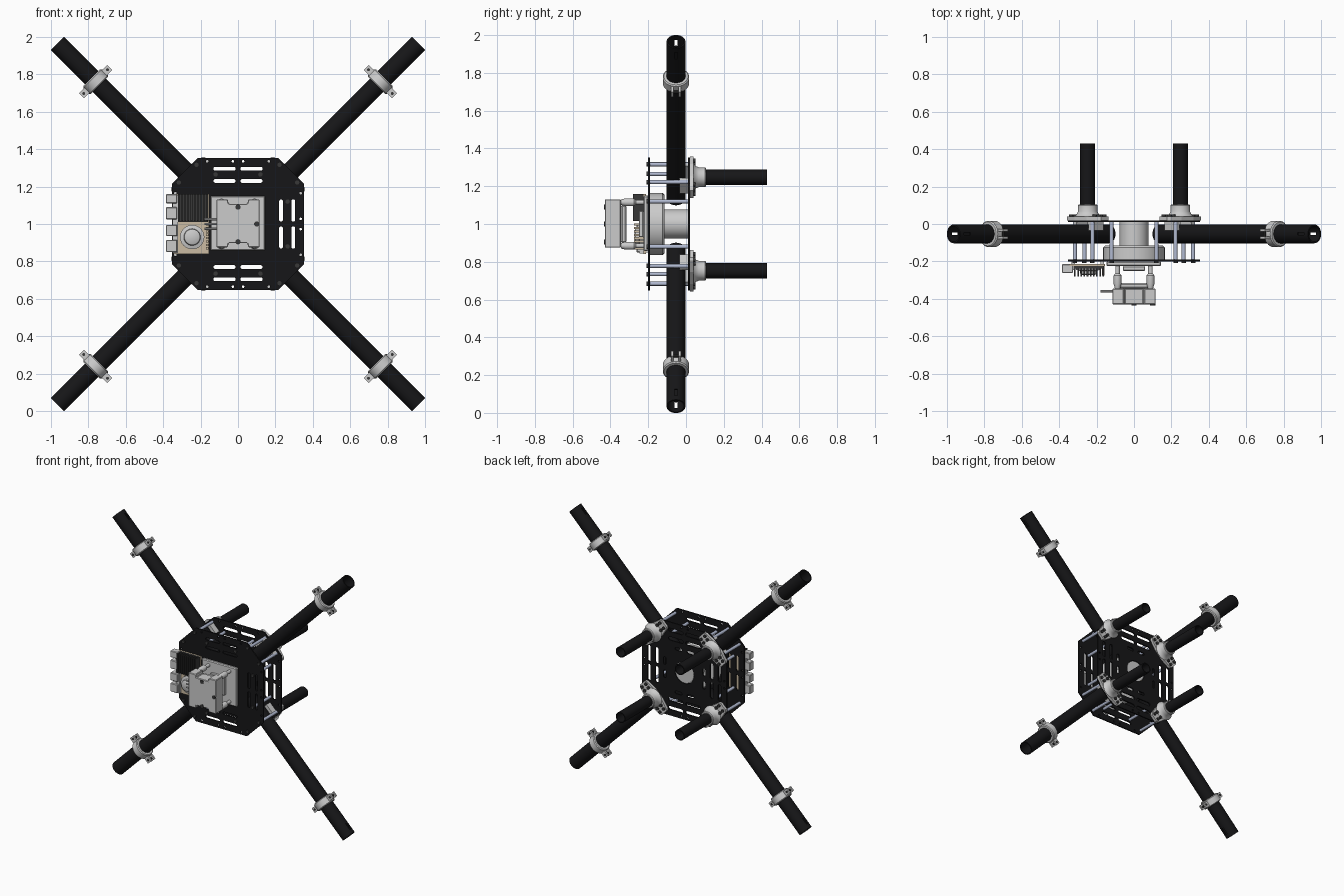
import bpy, bmesh
from math import pi, cos, sin, radians
from mathutils import Matrix, Vector

if "Cube" in bpy.data.objects:
    bpy.data.objects.remove(bpy.data.objects["Cube"])


def material(name, r, g, b):
    m = bpy.data.materials.new(name)
    m.diffuse_color = (r, g, b, 1)
    m.use_nodes = True
    m.node_tree.nodes["Principled BSDF"].inputs["Base Color"].default_value = m.diffuse_color
    return m


BLACK = material("carbon_black", 0.008, 0.008, 0.009)
DARK = material("dark_grey", 0.04, 0.04, 0.04)
STEEL = material("blue_steel", 0.45, 0.5, 0.65)
TAN = material("tan", 0.6, 0.5, 0.36)
CORNERS = [Matrix.Translation((0, 0, 1)) @ Matrix.Rotation(-radians(a), 4, 'Y') for a in (45, 135, 225, 315)]
ONE = [Matrix.Identity(4)]


def add(name, mesh, mat=None, places=ONE):
    """Place one shared mesh at every given matrix."""
    if mat:
        mesh.materials.append(mat)
    obs = []
    for i, m in enumerate(places):
        ob = bpy.data.objects.new(name if len(places) == 1 else f"{name}_{i + 1}", mesh)
        ob.matrix_world = m
        bpy.context.collection.objects.link(ob)
        obs.append(ob)
    return obs


def finish(bm, smooth=False):
    bmesh.ops.recalc_face_normals(bm, faces=bm.faces)
    me = bpy.data.meshes.new("part")
    bm.to_mesh(me)
    bm.free()
    if smooth:
        me.polygons.foreach_set("use_smooth", [True] * len(me.polygons))
        me.set_sharp_from_angle(angle=radians(35))
    return me


def boxes(name, spans, mat=None, places=ONE, bevel=0):
    """Boxes from (x0, x1, y0, y1, z0, z1) spans, joined in one object."""
    bm = bmesh.new()
    for x0, x1, y0, y1, z0, z1 in spans:
        m = Matrix.Translation(((x0 + x1) / 2, (y0 + y1) / 2, (z0 + z1) / 2)) @ Matrix.Diagonal(
            (x1 - x0, y1 - y0, z1 - z0, 1))
        bmesh.ops.create_cube(bm, size=1, matrix=m)
    if bevel:
        bmesh.ops.bevel(bm, geom=bm.edges[:], offset=bevel, segments=1, affect='EDGES')
    return add(name, finish(bm), mat, places)


def lathe(name, profile, centres, axis='Y', mat=None, places=ONE, n=32, hollow=False):
    """Turn (radius, height) points about an axis through each centre."""
    bm = bmesh.new()
    for c in centres:
        rings = []
        for r, h in profile:
            ring = []
            for k in range(n):
                u, v = r * cos(2 * pi * k / n), r * sin(2 * pi * k / n)
                off = {'X': (h, u, v), 'Y': (u, h, v), 'Z': (u, v, h)}[axis]
                ring.append(bm.verts.new(Vector(c) + Vector(off)))
            rings.append(ring)
        pairs = list(zip(rings, rings[1:]))
        if hollow:
            pairs.append((rings[-1], rings[0]))
        else:
            bm.faces.new(rings[0])
            bm.faces.new(rings[-1])
        for a, b in pairs:
            for k in range(n):
                bm.faces.new((a[k], a[k - 1], b[k - 1], b[k]))
    return add(name, finish(bm, True), mat, places)


def prism(name, pts, y0, y1, mat=None, places=ONE, bevel=0):
    """Extrude an (x, z) outline from y0 to y1."""
    bm = bmesh.new()
    f = bm.faces.new([bm.verts.new((x, y0, z)) for x, z in pts])
    new = bmesh.ops.extrude_face_region(bm, geom=[f])["geom"]
    bmesh.ops.translate(bm, vec=(0, y1 - y0, 0), verts=[v for v in new if isinstance(v, bmesh.types.BMVert)])
    if bevel:
        bmesh.ops.bevel(bm, geom=bm.edges[:], offset=bevel, segments=1, affect='EDGES')
    return add(name, finish(bm), mat, places)


def baked(ob):
    return bpy.data.meshes.new_from_object(ob.evaluated_get(bpy.context.evaluated_depsgraph_get()))


def slot(cx, cz, length, w, turn=0, n=6):
    """Rounded slot outline, turned about the plate centre."""
    pts = []
    for side in (1, -1):
        for k in range(n + 1):
            t = -pi / 2 + pi * k / n
            pts.append((cx + side * (length / 2 - w / 2 + w / 2 * cos(t)), cz + side * w / 2 * sin(t)))
    return [(x * cos(turn) - z * sin(turn), x * sin(turn) + z * cos(turn)) for x, z in pts]


def plate(name, y, holes):
    """Octagonal sheet with cut-outs, made as a filled curve."""
    s, c = 0.353, 0.214
    outline = [(s, -c), (s, c), (c, s), (-c, s), (-s, c), (-s, -c), (-c, -s), (c, -s)]
    cu = bpy.data.curves.new(name, 'CURVE')
    cu.dimensions, cu.fill_mode, cu.extrude = '2D', 'BOTH', 0.005
    for pts in [outline] + holes:
        sp = cu.splines.new('POLY')
        sp.points.add(len(pts) - 1)
        for p, (a, b) in zip(sp.points, pts):
            p.co = (a, b, 0, 1)
        sp.use_cyclic_u = True
    tmp = bpy.data.objects.new("tmp", cu)
    bpy.context.collection.objects.link(tmp)
    bpy.context.view_layer.update()
    me = baked(tmp)
    bpy.data.objects.remove(tmp)
    add(name, me, BLACK, [Matrix.Translation((0, y, 1)) @ Matrix.Rotation(pi / 2, 4, 'X')])


# Body plates with slots repeated on four sides
front_holes, back_holes = [], []
for q in range(4):
    t = q * pi / 2
    for sx in (1, -1):
        for z in (0.295, 0.23):
            front_holes.append(slot(sx * 0.072, z, 0.12, 0.02, t))
            back_holes.append(slot(sx * 0.072, z, 0.125, 0.026, t))
        for holes in (front_holes, back_holes):
            holes.append(slot(sx * 0.027, 0.335, 0.0141, 0.014, t))
            holes.append(slot(sx * 0.165, 0.335, 0.0141, 0.014, t))
        back_holes.append(slot(sx * 0.05, 0.165, 0.06, 0.022, t))
back_holes.append(slot(0, 0, 0.1601, 0.16, 0, 16))
plate("front_plate", -0.195, front_holes)
plate("back_plate", 0.015, back_holes)

# Standoffs between the plates, with screw heads
posts = [(sx * a, 0, 1 + sz * b) for sx in (1, -1) for sz in (1, -1)
         for a, b in ((0.316, 0.222), (0.222, 0.316), (0.265, 0.12), (0.12, 0.265))]
lathe("standoffs", [(0.011, -0.19), (0.011, 0.01)], posts, mat=STEEL, n=12)
lathe("standoff_screws", [(0.012, -0.208), (0.012, -0.2)], posts, mat=DARK, n=12)

# Central drum and housing behind the front plate
lathe("central_drum", [(0.077, -0.19), (0.077, 0.017)], [(0, 0, 1)], n=40)
lathe("drum_housing", [(0.165, -0.19), (0.165, -0.125), (0.155, -0.115)], [(0, 0, 1)], n=40)

# Four hollow arms, each slotted near the tip
arms = lathe("arm", [(0.05, 0.19), (0.05, 1.365), (0.042, 1.365), (0.042, 0.19)], [(0, -0.053, 0)],
             'X', BLACK, CORNERS, n=40, hollow=True)
cutter = boxes("slot_cutter", [(1.285, 1.335, -0.06, -0.046, -0.1, 0.1)], None, CORNERS[:1])[0]
cutter.hide_render = True
mod = arms[0].modifiers.new("slot", 'BOOLEAN')
mod.operation, mod.object, mod.solver = 'DIFFERENCE', cutter, 'EXACT'
bpy.context.view_layer.update()
cut_mesh = baked(arms[0])
arms[0].modifiers.clear()
for a in arms:
    a.data = cut_mesh
bpy.data.objects.remove(cutter)

# Split ring clamps on the arms, with bolted ears
lathe("arm_ring", [(0.064, 1.048), (0.07, 1.054), (0.07, 1.1), (0.064, 1.106), (0.05, 1.106), (0.05, 1.048)],
      [(0, -0.053, 0)], 'X', None, CORNERS, n=32, hollow=True)
ears = [(1.058, 1.096, y - 0.006, y + 0.006, min(s * 0.06, s * 0.107), max(s * 0.06, s * 0.107))
        for s in (1, -1) for y in (-0.073, -0.033)]
boxes("ring_ears", ears, None, CORNERS)
lathe("ring_bolts", [(0.008, -0.03), (0.008, 0.03)], [(1.077, -0.053, s * 0.09) for s in (1, -1)],
      mat=DARK, places=CORNERS, n=10)

# Inner arm saddles against the back plate
boxes("arm_saddle", [(0.3, 0.39, -0.035, 0.01, s - 0.012, s + 0.012) for s in (-0.058, 0.058)], None, CORNERS)

# Landing legs with flanged sockets
lathe("leg", [(0.04, 0.03), (0.04, 0.43), (0.033, 0.43), (0.033, 0.03)], [(0.35, 0, 0)],
      mat=BLACK, places=CORNERS, hollow=True)
half = [(0.028, 0.128), (0.04, 0.115), (0.055, 0.045)]
flange = [(x, z) for x, z in half] + [(x, -z) for x, z in half[::-1]]
flange += [(-x, -z) for x, z in half] + [(-x, z) for x, z in half[::-1]]
prism("leg_flange", [(x + 0.35, z) for x, z in flange], 0.02, 0.04, None, CORNERS)
lathe("leg_socket", [(0.072, 0.04), (0.06, 0.05), (0.052, 0.068), (0.052, 0.1), (0.048, 0.105), (0.04, 0.105),
                     (0.04, 0.04)], [(0.35, 0, 0)], places=CORNERS, hollow=True)
lathe("flange_screws", [(0.011, 0.04), (0.011, 0.05)],
      [(0.35 + sx * 0.022, 0, sz * z) for sx in (1, -1) for sz in (1, -1) for z in (0.105, 0.075)],
      mat=DARK, places=CORNERS, n=12)

# Camera mount, struts and notched camera body
boxes("camera_mount", [(-0.148, 0.145, -0.225, -0.2, 0.857, 1.15)], bevel=0.006)
boxes("mount_block", [(-0.06, 0.06, -0.25, -0.225, 0.93, 1.07)], bevel=0.004)
strut_at = [(sx * 0.088, 0, 1 + sz * 0.115) for sx in (1, -1) for sz in (1, -1)]
lathe("camera_struts", [(0.012, -0.225), (0.012, -0.265), (0.021, -0.275), (0.021, -0.32), (0.014, -0.345)],
      strut_at, n=16)
q = [(0.05, 0.105), (0.055, 0.128), (0.115, 0.128)]
body = q + [(x, -z) for x, z in q[::-1]] + [(-x, -z) for x, z in q] + [(-x, z) for x, z in q[::-1]]
prism("camera_body", [(x, z + 1.003) for x, z in body], -0.43, -0.345, bevel=0.004)
boxes("camera_back", [(-0.09, 0.09, -0.345, -0.315, 0.9, 1.1)], bevel=0.008)
lathe("camera_screws", [(0.014, -0.435), (0.014, -0.425)], [(0, 0, 1.09), (0, 0, 0.905), (0.1, 0, 1.0)],
      mat=DARK, n=16)
lathe("camera_pins", [(0.006, -0.18), (0.006, -0.115)], [(0, -0.36, z) for z in (0.975, 1.0, 1.025)], 'X', n=8)

# Electronics board with heat sink, fan, ports and pin header
boxes("circuit_board", [(-0.345, -0.155, -0.225, -0.213, 0.84, 1.16)], TAN)
boxes("board_spacers", [(x, x + 0.02, -0.213, -0.2, z, z + 0.02) for x in (-0.335, -0.18) for z in (0.85, 1.13)])
fins = [(-0.32 + i * 0.0168, -0.3115 + i * 0.0168, -0.28, -0.235, 1.015, 1.16) for i in range(10)]
boxes("heat_sink", fins + [(-0.32, -0.16, -0.237, -0.225, 1.01, 1.16)], DARK)
lathe("round_module", [(0.065, -0.225), (0.065, -0.245), (0.045, -0.25), (0.042, -0.268), (0.036, -0.272)],
      [(-0.245, 0, 0.93)], n=32)
boxes("side_ports", [(-0.385, -0.325, -0.262, -0.215, z0, z1)
                     for z0, z1 in ((1.11, 1.16), (1.025, 1.09), (0.935, 0.995), (0.85, 0.915))], bevel=0.004)
boxes("port_strip", [(-0.35, -0.32, -0.245, -0.213, 0.845, 1.155)])
boxes("pin_header", [(-0.172, -0.157, -0.275, -0.225, 0.865 + i * 0.018, 0.876 + i * 0.018) for i in range(8)], TAN)
